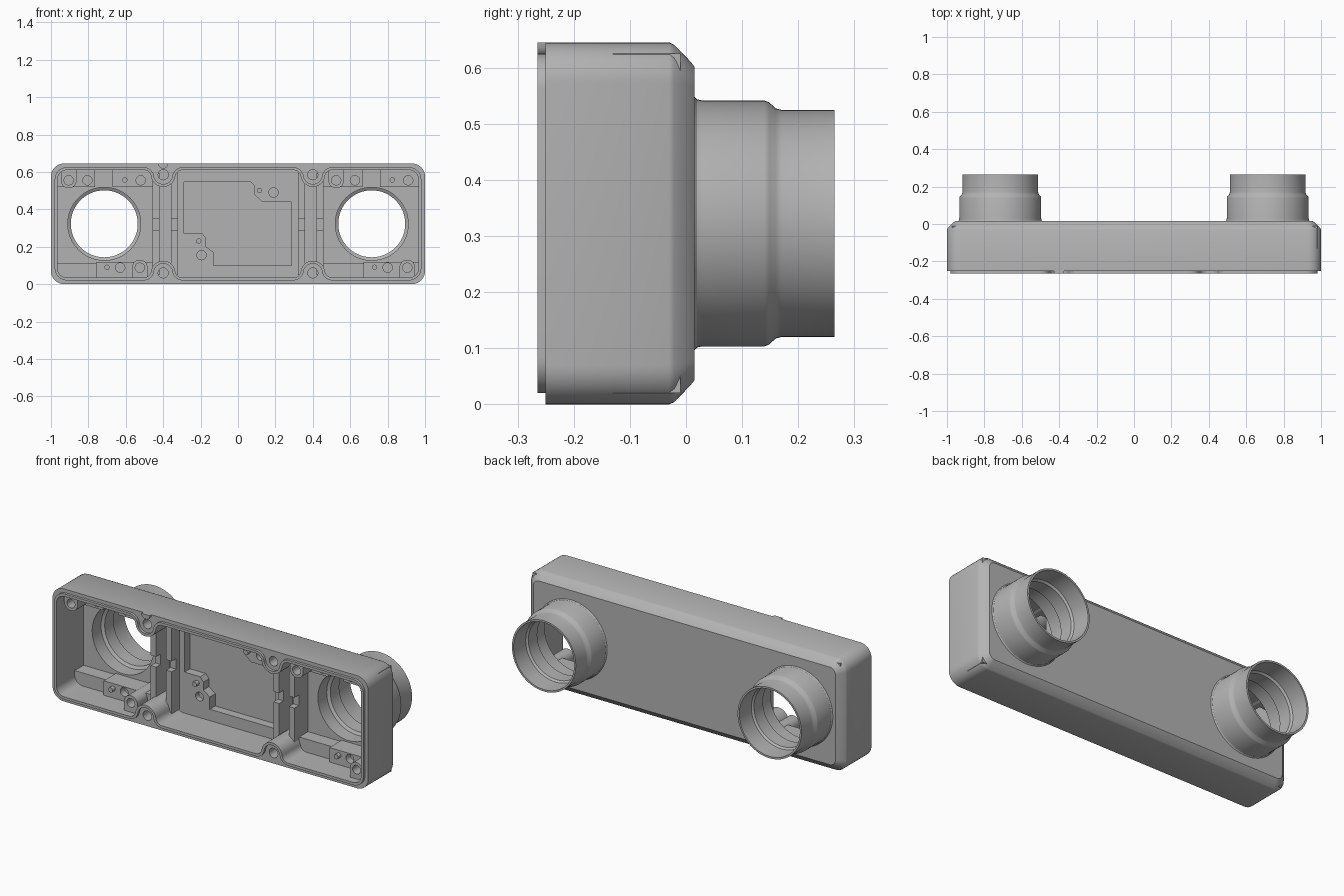
import bpy, bmesh
from math import sin, cos, pi, radians, atan2, sqrt

if "Cube" in bpy.data.objects:
    bpy.data.objects.remove(bpy.data.objects["Cube"])

ZC = 0.3225        # height of the housing's centre line
FLOOR = -0.02      # inner face of the back wall
grey = bpy.data.materials.new("cast_grey")
grey.use_nodes = True
grey.diffuse_color = (0.45, 0.45, 0.45, 1)
grey.node_tree.nodes["Principled BSDF"].inputs["Base Color"].default_value = (0.45, 0.45, 0.45, 1)


def loft(name, sections, ring=False):
    """Join same-sized (outline, y) sections; cap the ends or close into a ring."""
    bm = bmesh.new()
    loops = [[bm.verts.new((x, y, z)) for x, z in outline] for outline, y in sections]
    pairs = list(zip(loops, loops[1:]))
    if ring:
        pairs.append((loops[-1], loops[0]))
    else:
        bm.faces.new(loops[0])
        bm.faces.new(loops[-1])
    n = len(loops[0])
    for a, b in pairs:
        for i in range(n):
            j = (i + 1) % n
            bm.faces.new((a[i], a[j], b[j], b[i]))
    bmesh.ops.recalc_face_normals(bm, faces=bm.faces)
    mesh = bpy.data.meshes.new(name)
    bm.to_mesh(mesh)
    bm.free()
    mesh.materials.append(grey)
    ob = bpy.data.objects.new(name, mesh)
    bpy.context.collection.objects.link(ob)
    return ob


def prism(name, outline, y0, y1):
    return loft(name, [(outline, y0), (outline, y1)])


def arc(cx, cz, r, a0, a1, n=10):
    return [(cx + r * cos(a0 + (a1 - a0) * i / n), cz + r * sin(a0 + (a1 - a0) * i / n))
            for i in range(n + 1)]


def circle(cx, cz, r, n=24):
    return arc(cx, cz, r, 0, 2 * pi, n)[:-1]


def rect(x0, x1, z0, z1):
    return [(x0, z0), (x1, z0), (x1, z1), (x0, z1)]


def rounded(inset):
    """Outer outline of the housing."""
    r = 0.07 - inset * 0.8
    w, h = 1 - inset - r, ZC - inset - r
    pts = []
    for k, (sx, sz) in enumerate([(1, 1), (-1, 1), (-1, -1), (1, -1)]):
        pts += arc(sx * w, ZC + sz * h, r, k * pi / 2, (k + 1) * pi / 2)
    return pts


def cavity(e=0):
    """Inner outline with a scallop round each screw boss, grown outward by e."""
    lobe, fil, bz, fz = 0.065, 0.04, 0.2625, 0.2475
    dx = sqrt((lobe + fil) ** 2 - (bz - fz) ** 2)
    t = atan2(bz - fz, dx)
    q = arc(0.915, 0.2375, 0.05 + e, 0, pi / 2)
    q += arc(0.4 + dx, fz, fil + e, pi / 2, pi - t)
    q += arc(0.4, bz, lobe - e, -t, t - pi, 16)
    q += arc(0.4 - dx, fz, fil + e, t, pi / 2)
    top = q + [(-x, z) for x, z in reversed(q)]
    return [(x, ZC + z) for x, z in top] + [(x, ZC - z) for x, z in reversed(top)]


def cut(ob, outline, y0, y1):
    tool = prism("cutter", outline, y0, y1)
    tool.hide_render = True
    mod = ob.modifiers.new("cut", 'BOOLEAN')
    mod.operation, mod.solver, mod.object = 'DIFFERENCE', 'EXACT', tool
    bpy.context.view_layer.objects.active = ob
    bpy.ops.object.modifier_apply(modifier=mod.name)
    bpy.data.objects.remove(tool)


parts = []

# Housing: rounded box with bevelled back, hollowed from the front
housing = loft("housing", [(rounded(i), y) for i, y in
               [(0, -0.25), (0, -0.03), (0.004, -0.021), (0.034, 0.008), (0.043, 0.015)]])
cut(housing, cavity(), -0.4, FLOOR)
for s in (-1, 1):
    cut(housing, circle(s * 0.715, ZC, 0.195, 64), -0.1, 0.1)
    for z in (0.06, 0.585):
        cut(housing, circle(s * 0.4, z, 0.027), -0.3, -0.12)
parts.append(housing)

# Sealing lip round the opening, with a small locating tab
parts.append(loft("sealing_lip", [(cavity(0.015), -0.24), (cavity(0.015), -0.265),
                                  (cavity(), -0.265), (cavity(), -0.24)], ring=True))
parts.append(prism("locating_tab", arc(-0.4, 0.645, 0.027, pi, 2 * pi), -0.265, -0.245))

# Stepped round ducts
DUCT = [(-0.019, 0.195), (0.014, 0.195), (0.014, 0.227), (0.02, 0.221), (0.03, 0.219),
        (0.14, 0.219), (0.148, 0.216), (0.16, 0.205), (0.17, 0.2025), (0.265, 0.2025),
        (0.265, 0.192), (0.16, 0.189), (0.15, 0.179), (0.07, 0.179), (0.06, 0.195)]
for side, s in (("left", 1), ("right", -1)):
    parts.append(loft(side + "_duct", [(circle(s * 0.715, ZC, r, 64), y) for y, r in DUCT], ring=True))

# Paired divider ribs, notched at mid height
for side, s in (("left", 1), ("right", -1)):
    for which, x in (("outer", 0.438), ("inner", 0.34)):
        rib = prism(side + "_" + which + "_rib",
                    rect(s * x - 0.018, s * x + 0.018, 0.05, 0.595), -0.14, FLOOR + 0.01)
        cut(rib, rect(s * x - 0.1, s * x + 0.1, 0.29, 0.35), -0.2, -0.1)
        parts.append(rib)

# End compartments: ledge, pads, screw posts and pins
for side, dx in (("right", 0), ("left", 1.43)):
    ledge = prism(side + "_bottom_ledge", rect(dx - 0.972, dx - 0.75, 0.02, 0.11), -0.1, FLOOR + 0.01)
    parts.append(ledge)
    low = prism(side + "_bottom_pad", rect(dx - 0.76, dx - 0.45, 0.02, 0.118), -0.13, FLOOR + 0.01)
    cut(low, circle(dx - 0.63, 0.088, 0.025), -0.2, -0.09)
    corner = prism(side + "_corner_pad", rect(dx - 0.972, dx - 0.765, 0.52, 0.625), -0.13, FLOOR + 0.01)
    cut(corner, circle(dx - 0.805, 0.555, 0.025), -0.2, -0.09)
    top = prism(side + "_top_pad", rect(dx - 0.67, dx - 0.45, 0.52, 0.625), -0.13, FLOOR + 0.01)
    cut(top, circle(dx - 0.52, 0.555, 0.025), -0.2, -0.09)
    parts += [low, corner, top]
    for name, x, z, up in (("upper", -0.905, 0.555, 1), ("lower", -0.525, 0.088, -1)):
        x += dx
        outline = arc(x, z, 0.042, 0, -up * pi, 16) + [(x - 0.042, z + up * 0.065),
                                                     (x + 0.042, z + up * 0.065)]
        post = prism(side + "_" + name + "_screw_post", outline, -0.22, FLOOR + 0.01)
        cut(post, circle(x, z, 0.025), -0.3, -0.14)
        parts.append(post)
    for name, x, z in (("upper", -0.605, 0.557), ("lower", -0.7, 0.09)):
        parts.append(prism(side + "_" + name + "_pin", circle(dx + x, z, 0.014, 16), -0.155, -0.12))

# Centre bay: raised floor with a stepped recess
bay = prism("centre_floor", rect(-0.335, 0.335, 0.02, 0.625), -0.07, FLOOR + 0.005)
recess = [(-0.29, 0.545), (0.07, 0.545), (0.085, 0.53), (0.085, 0.48), (0.13, 0.44), (0.285, 0.44),
          (0.285, 0.1), (-0.13, 0.1), (-0.13, 0.17), (-0.17, 0.2), (-0.17, 0.245), (-0.19, 0.27),
          (-0.29, 0.27)]
cut(bay, recess, -0.2, 0.1)
for x, z in ((-0.195, 0.155), (0.19, 0.49)):
    cut(bay, circle(x, z, 0.025), -0.2, -0.04)
parts.append(bay)
for name, x, z in (("upper", 0.115, 0.5), ("lower", -0.21, 0.23)):
    parts.append(prism("centre_" + name + "_pin", circle(x, z, 0.014, 16), -0.095, -0.06))

# Smooth curves, crisp edges
bpy.ops.object.select_all(action='DESELECT')
for ob in parts:
    ob.select_set(True)
bpy.context.view_layer.objects.active = housing
bpy.ops.object.shade_smooth_by_angle(angle=radians(30))
